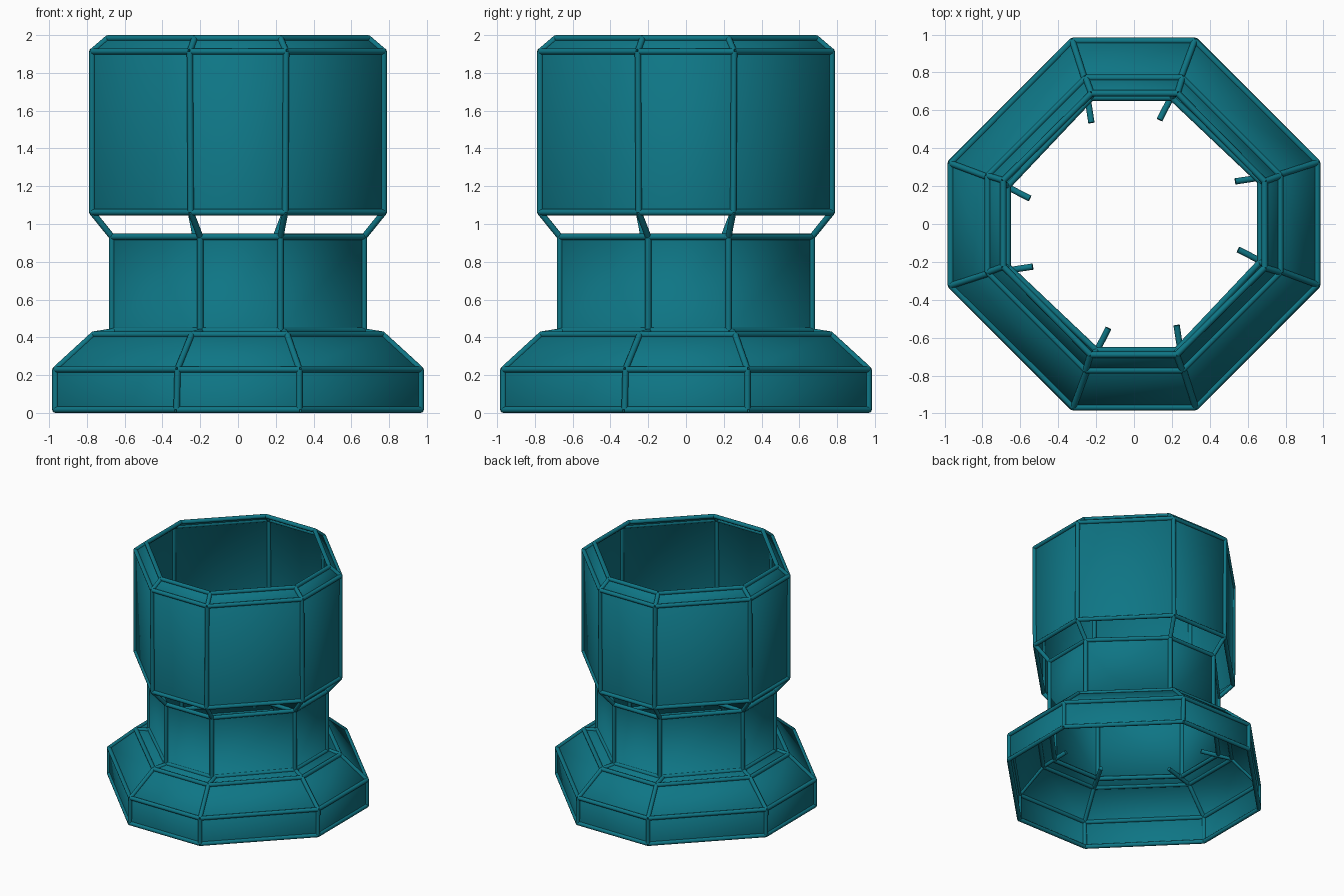
import bpy
import bmesh
from mathutils import Vector, Matrix

old = bpy.data.objects.get("Cube")
if old:
    bpy.data.objects.remove(old, do_unlink=True)

teal = bpy.data.materials.new("teal")
teal.use_nodes = True
TEAL = (0.0045, 0.18, 0.235, 1)
teal.diffuse_color = TEAL
teal.node_tree.nodes["Principled BSDF"].inputs["Base Color"].default_value = TEAL

TUBE = 0.0165

# Each level: distance of the flat side, offsets of its two corners, height
BASE_BOTTOM = (0.967, 0.325, 0.325, 0.017)
BASE_TOP = (0.967, 0.325, 0.32, 0.23)
SHOULDER = (0.765, 0.26, 0.245, 0.415)
NECK_BOTTOM = (0.667, 0.225, 0.2, 0.435)
NECK_TOP = (0.667, 0.225, 0.2, 0.932)
DRUM_BOTTOM = (0.772, 0.25, 0.25, 1.062)
DRUM_TOP = (0.772, 0.255, 0.255, 1.913)
RIM = (0.69, 0.225, 0.23, 1.983)


def corners(level):
    """Eight corners of an octagon, counter-clockwise."""
    d, a, b, z = level
    pts = []
    for k in range(4):
        turn = Matrix.Rotation(k * 1.5707963, 3, 'Z')
        pts += [turn @ Vector((d, -b, z)), turn @ Vector((d, a, z))]
    return pts


def make(name, bm):
    mesh = bpy.data.meshes.new(name)
    bm.to_mesh(mesh)
    bm.free()
    mesh.materials.append(teal)
    obj = bpy.data.objects.new(name, mesh)
    bpy.context.collection.objects.link(obj)
    return obj


def shell(name, levels):
    """Smooth panels strung between successive octagons."""
    bm = bmesh.new()
    rows = [[bm.verts.new(p) for p in corners(lv)] for lv in levels]
    for low, high in zip(rows, rows[1:]):
        for i in range(8):
            j = (i + 1) % 8
            bm.faces.new((low[i], low[j], high[j], high[i])).smooth = True
    make(name, bm)


def rods(name, pairs):
    """Round capped rods between pairs of points."""
    bm = bmesh.new()
    for p, q in pairs:
        axis = q - p
        place = (Matrix.Translation((p + q) / 2)
                 @ axis.to_track_quat('Z', 'Y').to_matrix().to_4x4())
        bmesh.ops.create_cone(bm, cap_ends=True, segments=12, radius1=TUBE,
                              radius2=TUBE, depth=axis.length, matrix=place)
    for f in bm.faces:
        f.smooth = len(f.verts) == 4
    for e in bm.edges:
        e.smooth = all(f.smooth for f in e.link_faces)
    make(name, bm)


def ring(name, level):
    pts = corners(level)
    rods(name, list(zip(pts, pts[1:] + pts[:1])))


def ribs(name, low, high):
    rods(name, list(zip(corners(low), corners(high))))


# Panels
shell("base_and_neck_panels",
      [BASE_BOTTOM, BASE_TOP, SHOULDER, NECK_BOTTOM, NECK_TOP])
shell("drum_panels", [DRUM_BOTTOM, DRUM_TOP, RIM])

# Horizontal frame rings
for name, level in (("base_bottom_ring", BASE_BOTTOM), ("base_top_ring", BASE_TOP),
                    ("shoulder_ring", SHOULDER), ("neck_bottom_ring", NECK_BOTTOM),
                    ("neck_top_ring", NECK_TOP), ("drum_bottom_ring", DRUM_BOTTOM),
                    ("drum_top_ring", DRUM_TOP), ("rim_ring", RIM)):
    ring(name, level)

# Corner ribs and the open struts in the gap
ribs("base_ribs", BASE_BOTTOM, BASE_TOP)
ribs("slope_ribs", BASE_TOP, SHOULDER)
ribs("neck_ribs", NECK_BOTTOM, NECK_TOP)
ribs("gap_struts", NECK_TOP, DRUM_BOTTOM)
ribs("drum_ribs", DRUM_BOTTOM, DRUM_TOP)
ribs("rim_ribs", DRUM_TOP, RIM)

# Shoulder rods run on through the neck wall as inner pins
pins = []
for k in range(4):
    turn = Matrix.Rotation(k * 1.5707963, 3, 'Z')
    outer = corners(SHOULDER)[2 * k:2 * k + 2]
    tips = [turn @ Vector((0.55, -0.135, 0.45)), turn @ Vector((0.535, 0.225, 0.45))]
    pins += list(zip(outer, tips))
rods("shoulder_pins", pins)
